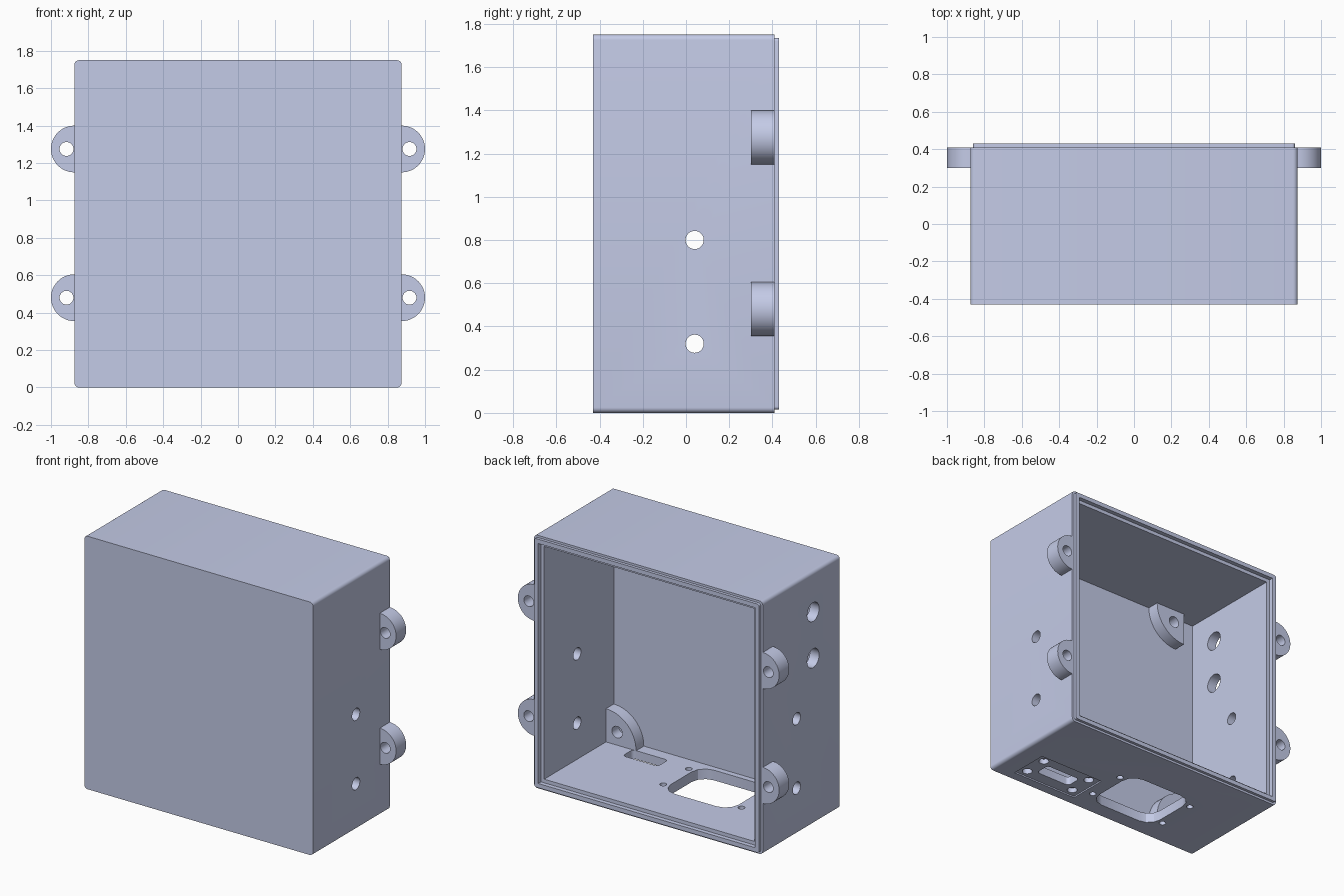
import bpy, bmesh
from math import cos, sin, pi

cube = bpy.data.objects.get("Cube")
if cube:
    bpy.data.objects.remove(cube, do_unlink=True)

mat = bpy.data.materials.new("pale_blue_grey")
mat.use_nodes = True
colour = (0.591, 0.638, 0.855, 1)
mat.diffuse_color = colour
for node in mat.node_tree.nodes:
    if node.type == 'BSDF_PRINCIPLED':
        node.inputs["Base Color"].default_value = colour


def arc(cx, cy, r, start, end, n):
    return [(cx + r * cos(start + (end - start) * i / n),
             cy + r * sin(start + (end - start) * i / n)) for i in range(n + 1)]


def circle(cx, cy, r, n=32):
    return arc(cx, cy, r, 0, 2 * pi, n)[:-1]


def rounded(cx, cy, hx, hy, r, n=6):
    """Rectangle with rounded corners; n=1 gives chamfers."""
    pts = []
    for k, (sx, sy) in enumerate([(1, 1), (-1, 1), (-1, -1), (1, -1)]):
        pts += arc(cx + sx * (hx - r), cy + sy * (hy - r), r,
                   k * pi / 2, (k + 1) * pi / 2, n)
    return pts


def box(cx, cy, hx, hy):
    return [(cx - hx, cy - hy), (cx + hx, cy - hy),
            (cx + hx, cy + hy), (cx - hx, cy + hy)]


def prism(name, pts, axis, lo, hi):
    """Extrude a flat outline along an axis."""
    place = {'x': lambda a, b: (lo, a, b),
             'y': lambda a, b: (a, lo, b),
             'z': lambda a, b: (a, b, lo)}[axis]
    bm = bmesh.new()
    face = bm.faces.new([bm.verts.new(place(a, b)) for a, b in pts])
    out = bmesh.ops.extrude_face_region(bm, geom=[face])
    move = [(hi - lo) * (axis == k) for k in 'xyz']
    bmesh.ops.translate(bm, vec=move, verts=[
        v for v in out['geom'] if isinstance(v, bmesh.types.BMVert)])
    bmesh.ops.recalc_face_normals(bm, faces=bm.faces)
    mesh = bpy.data.meshes.new(name)
    bm.to_mesh(mesh)
    bm.free()
    mesh.materials.append(mat)
    obj = bpy.data.objects.new(name, mesh)
    bpy.context.collection.objects.link(obj)
    return obj


def select(obj):
    bpy.ops.object.select_all(action='DESELECT')
    obj.select_set(True)
    bpy.context.view_layer.objects.active = obj


def combine(target, pts, axis, lo, hi, operation='DIFFERENCE'):
    """Cut a prism from the target, or add one to it."""
    tool = prism("cutter", pts, axis, lo, hi)
    tool.hide_render = True
    mod = target.modifiers.new("cut", 'BOOLEAN')
    mod.operation = operation
    mod.solver = 'EXACT'
    mod.object = tool
    select(target)
    bpy.ops.object.modifier_apply(modifier=mod.name)
    bpy.data.objects.remove(tool, do_unlink=True)


def finish(obj):
    select(obj)
    bpy.ops.object.shade_smooth_by_angle()


MID = 0.875      # half width, also the height of the centre
FRONT, REAR = -0.43, 0.41
WALL = 0.07

# Enclosure shell with stepped rear lip
shell = prism("enclosure", rounded(0, MID, MID, MID, 0.025), 'y', FRONT, REAR)
combine(shell, rounded(0, MID, 0.86, 0.86, 0.015), 'y', 0.2, 0.43, 'UNION')
combine(shell, box(0, MID, MID - WALL, MID - WALL), 'y', FRONT + WALL, 0.6)
combine(shell, box(0, MID, 0.83, 0.83), 'y', 0.4, 0.6)

# Round cable holes in the side walls
for side in (-1, 1):
    for z in (0.32, 0.8):
        combine(shell, circle(0.04, z, 0.042), 'x', side * 0.7, side)
for z in (1.15, 1.47):
    combine(shell, circle(-0.14, z, 0.065), 'x', -1, -0.7)

# Connector port in the floor: shallow recess, blind holes and slot
px, py = 0.467, -0.222
combine(shell, box(px, py, 0.255, 0.14), 'z', -0.1, 0.01)
combine(shell, rounded(px, py, 0.135, 0.055, 0.025), 'z', -0.1, 0.2)
for sx in (-1, 1):
    for sy in (-1, 1):
        combine(shell, circle(px + sx * 0.193, py + sy * 0.085, 0.033),
                'z', -0.1, 0.045)

# Power inlet cutout in the floor with four screw holes
ix, iy = -0.15, -0.105
combine(shell, rounded(ix, iy, 0.26, 0.215, 0.1, 3), 'z', -0.1, 0.2)
for sx in (-1, 1):
    for sy in (-1, 1):
        combine(shell, circle(ix + sx * 0.3, iy + sy * 0.14, 0.022),
                'z', -0.1, 0.2)
finish(shell)

# Mounting ears on both sides
for side, word in ((1, "left"), (-1, "right")):
    for z, level in ((0.48, "lower"), (1.275, "upper")):
        outline = [(side * a, b) for a, b in
                   [(0.86, z - 0.125)] + arc(MID, z, 0.125, -pi / 2, pi / 2, 24)
                   + [(0.86, z + 0.125)]]
        ear = prism(f"{level}_{word}_ear", outline, 'y', 0.3, REAR)
        combine(ear, circle(side * 0.917, z, 0.037), 'y', 0.2, 0.5)
        finish(ear)

# Quarter-round board mounts inside the front wall
for cx, sx, word in ((0.805, -1, "left"), (-0.66, 1, "right")):
    for cz, sz, level in ((WALL, 1, "lower"), (1.68, -1, "upper")):
        outline = [(cx, cz - sz * 0.01)] + [
            (cx + sx * a, cz + sz * b)
            for a, b in [(0.23, -0.01)] + arc(0, 0, 0.23, 0, pi / 2, 16)]
        mount = prism(f"{level}_{word}_board_mount", outline, 'y',
                      FRONT + WALL - 0.01, -0.275)
        combine(mount, circle(cx + sx * 0.085, cz + sz * 0.09, 0.04),
                'y', FRONT + WALL + 0.01, 0)
        finish(mount)
